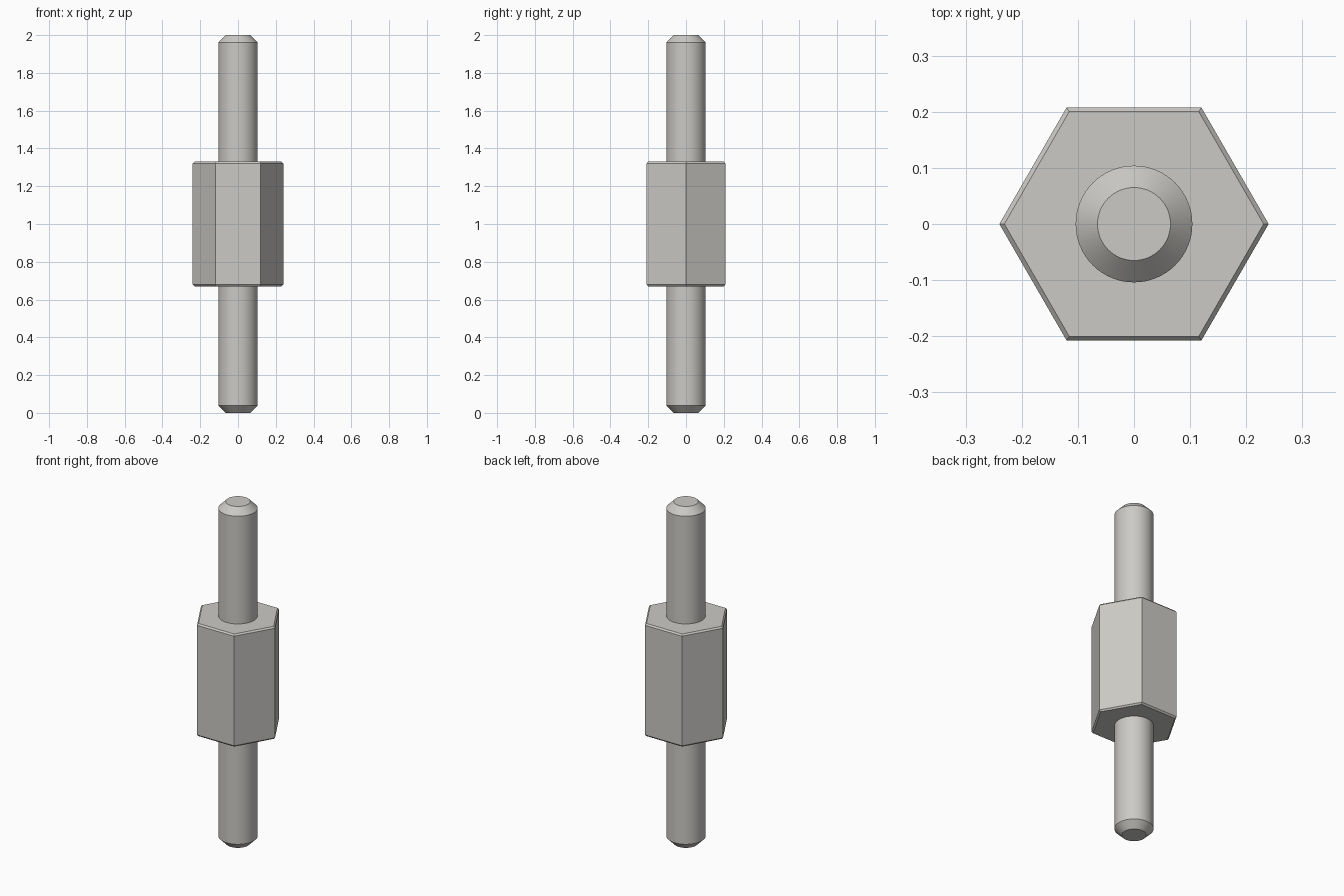
import bpy, bmesh, math

cube = bpy.data.objects.get("Cube")
if cube:
    bpy.data.objects.remove(cube, do_unlink=True)

STEEL = (0.60, 0.59, 0.56, 1.0)
steel = bpy.data.materials.new("brushed steel")
steel.use_nodes = True
steel.diffuse_color = STEEL
steel.node_tree.nodes["Principled BSDF"].inputs["Base Color"].default_value = STEEL


def prism(name, sides, profile, smooth=False):
    """Closed solid through rings of (radius, height), from bottom to top."""
    bm = bmesh.new()
    rings = []
    for radius, z in profile:
        angles = [math.tau * i / sides for i in range(sides)]
        rings.append([bm.verts.new((radius * math.cos(a), radius * math.sin(a), z))
                      for a in angles])
    for low, high in zip(rings, rings[1:]):
        for i in range(sides):
            j = (i + 1) % sides
            bm.faces.new((low[i], low[j], high[j], high[i]))
    bm.faces.new(rings[0][::-1])
    bm.faces.new(rings[-1])
    mesh = bpy.data.meshes.new(name)
    bm.to_mesh(mesh)
    bm.free()
    mesh.materials.append(steel)
    obj = bpy.data.objects.new(name, mesh)
    bpy.context.collection.objects.link(obj)
    if smooth:
        bpy.ops.object.select_all(action="DESELECT")
        obj.select_set(True)
        bpy.context.view_layer.objects.active = obj
        bpy.ops.object.shade_smooth_by_angle(angle=math.radians(30))
    return obj


# Hexagonal body with a fine chamfer on both ends
BOTTOM, TOP, HEX, EDGE = 0.67, 1.33, 0.24, 0.009
prism("hex_body", 6, [(HEX - EDGE, BOTTOM), (HEX, BOTTOM + EDGE),
                      (HEX, TOP - EDGE), (HEX - EDGE, TOP)])

# Round studs with chamfered tips, seated flush on the body ends
STUD, TIP, BEVEL = 0.104, 0.065, 0.039
prism("lower_stud", 64, [(TIP, 0), (STUD, BEVEL), (STUD, BOTTOM)], smooth=True)
prism("upper_stud", 64, [(STUD, TOP), (STUD, 2 - BEVEL), (TIP, 2)], smooth=True)
